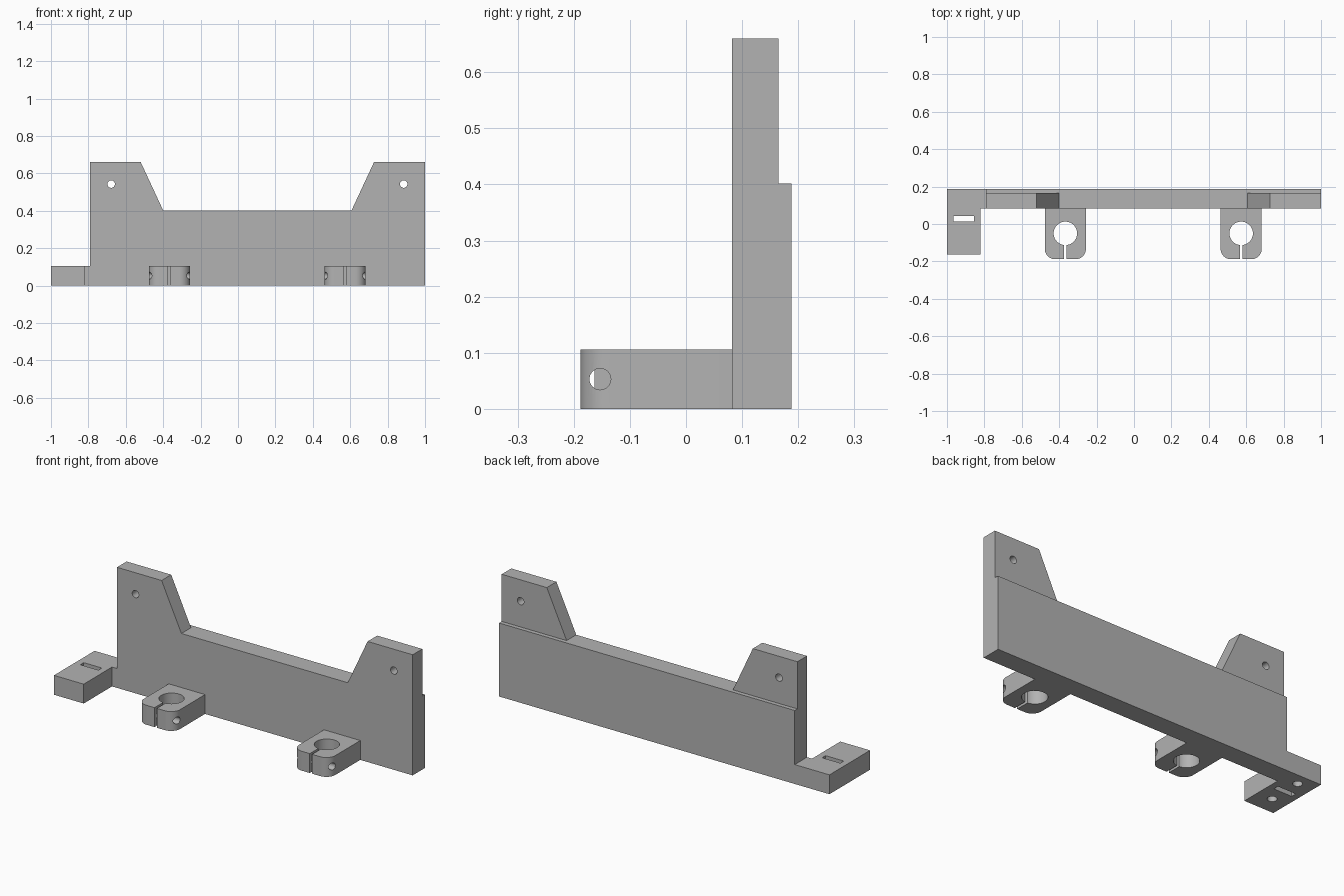
import bpy
import bmesh
from math import pi, sin, cos
from mathutils import Matrix, Vector

cube = bpy.data.objects.get("Cube")
if cube:
    bpy.data.objects.remove(cube, do_unlink=True)

grey = bpy.data.materials.new("plain grey")
grey.use_nodes = True
colour = (0.45, 0.45, 0.45, 1)
grey.diffuse_color = colour
grey.node_tree.nodes["Principled BSDF"].inputs["Base Color"].default_value = colour

FRONT, STEP, BACK = 0.082, 0.165, 0.188   # plate depths
LOW, TOP, TAB = 0.402, 0.66, 0.106        # plate and tab heights


def add_object(name, bm):
    bmesh.ops.recalc_face_normals(bm, faces=bm.faces)
    mesh = bpy.data.meshes.new(name)
    bm.to_mesh(mesh)
    bm.free()
    mesh.materials.append(grey)
    obj = bpy.data.objects.new(name, mesh)
    bpy.context.collection.objects.link(obj)
    return obj


def prism(name, points, sweep):
    """Extrude a closed outline along a vector."""
    bm = bmesh.new()
    face = bm.faces.new([bm.verts.new(p) for p in points])
    grown = bmesh.ops.extrude_face_region(bm, geom=[face])["geom"]
    verts = [g for g in grown if isinstance(g, bmesh.types.BMVert)]
    bmesh.ops.translate(bm, verts=verts, vec=sweep)
    return add_object(name, bm)


def box(name, low, high):
    low, high = Vector(low), Vector(high)
    bm = bmesh.new()
    size = Matrix.Diagonal((*(high - low), 1))
    bmesh.ops.create_cube(bm, size=1, matrix=Matrix.Translation((low + high) / 2) @ size)
    return add_object(name, bm)


def rod(name, centre, radius, length, axis="Z"):
    bm = bmesh.new()
    turn = Matrix() if axis == "Z" else Matrix.Rotation(pi / 2, 4, "Y" if axis == "X" else "X")
    bmesh.ops.create_cone(bm, cap_ends=True, segments=32, radius1=radius, radius2=radius,
                          depth=length, matrix=Matrix.Translation(centre) @ turn)
    return add_object(name, bm)


def cut(obj, *cutters):
    """Subtract each cutter, then discard it."""
    for cutter in cutters:
        cutter.hide_render = True
        mod = obj.modifiers.new("cut", "BOOLEAN")
        mod.operation, mod.solver, mod.object = "DIFFERENCE", "EXACT", cutter
        bpy.context.view_layer.update()
        graph = bpy.context.evaluated_depsgraph_get()
        mesh = bpy.data.meshes.new_from_object(obj.evaluated_get(graph))
        obj.modifiers.clear()
        obj.data = mesh
        bpy.data.objects.remove(cutter, do_unlink=True)


# Upright plate with two raised ears, thinned at the back of the ears
outline = [(-0.79, 0), (1, 0), (1, TOP), (0.727, TOP), (0.607, LOW),
           (-0.4, LOW), (-0.52, TOP), (-0.79, TOP)]
plate = prism("back_plate", [(x, FRONT, z) for x, z in outline], (0, BACK - FRONT, 0))
cut(plate,
    box("ear_step", (-1.2, STEP, LOW), (1.2, 0.4, 1)),
    *[rod("ear_hole", (x, FRONT, 0.543), 0.02, 0.4, "Y") for x in (-0.678, 0.886)])

# Side foot with a slot and two blind screw holes underneath
foot_outline = [(-1, -0.163), (-0.82, -0.163), (-0.82, FRONT),
                (-0.79, FRONT), (-0.79, BACK), (-1, BACK)]
foot = prism("side_foot", [(x, y, 0) for x, y in foot_outline], (0, 0, TAB))
cut(foot,
    box("foot_slot", (-0.965, 0.014, -0.1), (-0.855, 0.044, 0.3)),
    *[rod("screw_hole", (-0.91, y, 0), 0.024, 0.12) for y in (-0.065, 0.123)])


# Split rod clamps with rounded front corners and a cross bolt hole
def clamp(name, x):
    half, nose, r = 0.11, -0.188, 0.055
    points = [(x + half, FRONT, 0), (x - half, FRONT, 0)]
    for cx, start in ((x - half + r, pi), (x + half - r, 1.5 * pi)):
        for i in range(13):
            a = start + i * pi / 24
            points.append((cx + r * cos(a), nose + r + r * sin(a), 0))
    obj = prism(name, points, (0, 0, TAB))
    cut(obj,
        rod("bore", (x, -0.05, 0.05), 0.063, 0.4),
        box("split", (x - 0.007, -0.3, -0.1), (x + 0.007, -0.05, 0.3)),
        rod("bolt_hole", (x, -0.153, TAB / 2), 0.019, 0.4, "X"))
    return obj


parts = [plate, foot, clamp("right_clamp", -0.367), clamp("left_clamp", 0.573)]

# Smooth the round walls, keep the edges sharp
bpy.ops.object.select_all(action="DESELECT")
for part in parts:
    part.select_set(True)
bpy.context.view_layer.objects.active = plate
bpy.ops.object.shade_smooth_by_angle(angle=pi / 6)
